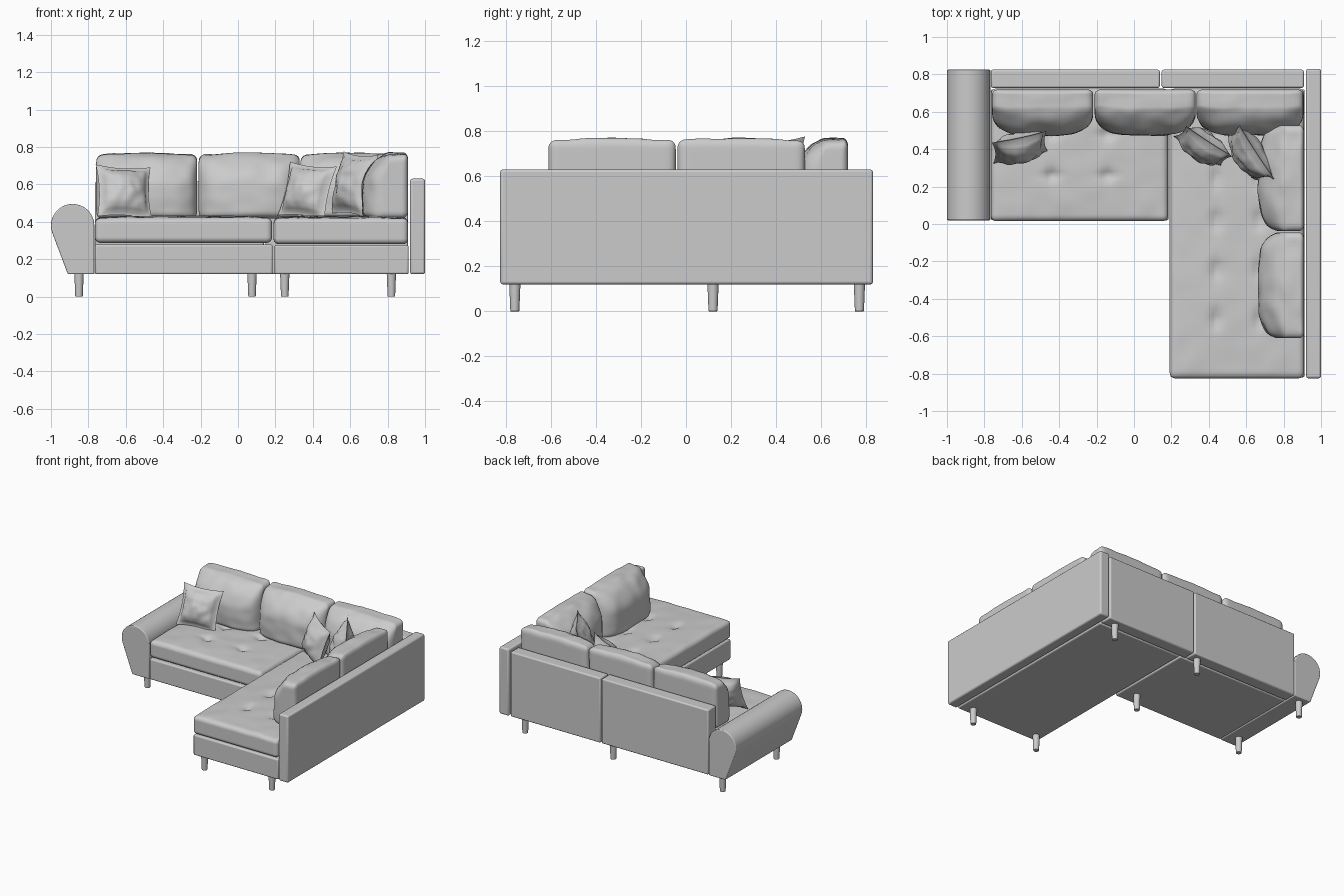
import bpy, bmesh, math
from mathutils import Vector, Matrix, noise

cube = bpy.data.objects.get("Cube")
if cube:
    bpy.data.objects.remove(cube, do_unlink=True)

# One fabric colour for everything
grey = bpy.data.materials.new("light_grey")
grey.use_nodes = True
COLOUR = (0.6, 0.6, 0.6, 1)
grey.diffuse_color = COLOUR
grey.node_tree.nodes["Principled BSDF"].inputs["Base Color"].default_value = COLOUR


def finish(name, bm, angle=35, bevel=0):
    bmesh.ops.recalc_face_normals(bm, faces=bm.faces)
    mesh = bpy.data.meshes.new(name)
    bm.to_mesh(mesh)
    bm.free()
    mesh.materials.append(grey)
    obj = bpy.data.objects.new(name, mesh)
    bpy.context.collection.objects.link(obj)
    if bevel:
        mod = obj.modifiers.new("soft_edges", "BEVEL")
        mod.width, mod.segments, mod.limit_method = bevel, 3, "ANGLE"
    bpy.ops.object.select_all(action="DESELECT")
    obj.select_set(True)
    bpy.context.view_layer.objects.active = obj
    bpy.ops.object.shade_smooth_by_angle(angle=math.radians(angle))
    return obj


def block(name, low, high, bevel=0.01):
    """Upholstered box between two corners."""
    bm = bmesh.new()
    bmesh.ops.create_cube(bm, size=1)
    low, high = Vector(low), Vector(high)
    for v in bm.verts:
        v.co = (low + high) / 2 + v.co * (high - low)
    return finish(name, bm, bevel=bevel)


def soft_box(half, radius, cuts):
    """Rounded box with a dense grid that is finer towards its edges."""
    bm = bmesh.new()
    bmesh.ops.create_cube(bm, size=2)
    bmesh.ops.subdivide_edges(bm, edges=bm.edges[:], cuts=cuts, use_grid_fill=True)
    for v in bm.verts:
        p = Vector([(0.5 * c + 0.5 * math.sin(c * math.pi / 2)) * h for c, h in zip(v.co, half)])
        core = Vector([max(radius - h, min(h - radius, c)) for c, h in zip(p, half)])
        out = p - core
        v.co = core + out.normalized() * radius if out.length > 0 else p
    return bm


def seat(name, low, high, tufts):
    """Seat cushion with crowned top and buttoned dimples."""
    low, high = Vector(low), Vector(high)
    mid, half = (low + high) / 2, (high - low) / 2
    bm = soft_box(half, 0.03, 44)
    for v in bm.verts:
        top = max(0, v.co.z / half.z)
        edge = (1 - (v.co.x / half.x) ** 4) * (1 - (v.co.y / half.y) ** 4)
        v.co += mid
        lift = 0.012 * edge + 0.004 * noise.noise(v.co * 9)
        for tx, ty in tufts:
            dx, dy = abs(v.co.x - tx), abs(v.co.y - ty)
            d2 = dx * dx + dy * dy
            lift -= 0.022 * math.exp(-d2 / 0.0008)
            lift -= 0.008 * math.exp(-(min(dx, dy) / 0.015) ** 2 - d2 / 0.004)
        v.co.z += lift * top
    finish(name, bm, 60)


def back_cushion(name, width, location, turn):
    """Plump wedge cushion, bulging to its front (-y) and thinner at the top."""
    half = Vector((width / 2, 0.085, 0.172))
    bm = soft_box(half, 0.035, 22)
    for v in bm.verts:
        u, w = v.co.x / half.x, v.co.z / half.z
        front = 0.5 - 0.5 * v.co.y / half.y
        v.co.y -= front * 0.075 * (1 - u ** 4) * (1 - 0.7 * max(0, w) ** 2)
        v.co.y += front * 0.07 * max(0, w) ** 2
        v.co.z += 0.008 * (1 - abs(u)) * max(0, w) - 0.012 * max(0, w) * front * u * u
        wrinkle = noise.noise(v.co * 11 + Vector(location) * 7)
        v.co.y -= 0.01 * front * wrinkle
        v.co.z += 0.006 * max(0, w) * wrinkle
    obj = finish(name, bm, 60)
    obj.location = location
    obj.rotation_euler.z = math.radians(turn)


def throw_pillow(name, size, location, lean, roll, turn):
    """Square pillow with pinched sides, pointed corners and a flat flange."""
    bm = bmesh.new()
    for side in (-1, 1):
        made = bmesh.ops.create_grid(bm, x_segments=20, y_segments=20, size=1)
        for v in made["verts"]:
            u, w = v.co.x, v.co.y
            a, b = min(1, abs(u) / 0.9), min(1, abs(w) / 0.9)
            h = 0.075 * ((1 - a * a) * (1 - b * b)) ** 0.55
            if max(abs(u), abs(w)) < 0.99:
                h += 0.004
            h *= 1 + 0.2 * noise.noise(Vector((u * 3, w * 3, side + size * 20)))
            x = u * (0.9 + 0.1 * w * w) * size / 2
            z = w * (0.9 + 0.1 * u * u) * size / 2
            v.co = (x, side * h, z)
    bmesh.ops.remove_doubles(bm, verts=bm.verts, dist=0.0005)
    obj = finish(name, bm, 60)
    obj.location = location
    obj.rotation_euler = [math.radians(a) for a in (lean, roll, turn)]


# Frame: two bases, tall side panel, two back panels
block("main_base", (-0.765, 0.02, 0.12), (0.185, 0.72, 0.278))
block("chaise_base", (0.195, -0.82, 0.12), (0.912, 0.72, 0.275))
block("side_panel", (0.92, -0.825, 0.12), (1.0, 0.83, 0.63), 0.012)
block("main_back_panel", (-0.765, 0.728, 0.12), (0.138, 0.825, 0.615))
block("chaise_back_panel", (0.148, 0.728, 0.12), (0.908, 0.825, 0.615))

# Rolled arm: profile swept front to back
profile = [(-0.91, 0.12), (-0.768, 0.12)]
for i in range(21):
    a = math.radians(i * 10)
    profile.append((-0.884 + 0.116 * math.cos(a), 0.38 + 0.115 * math.sin(a)))
bm = bmesh.new()
face = bm.faces.new([bm.verts.new((x, 0.02, z)) for x, z in profile])
swept = bmesh.ops.extrude_face_region(bm, geom=[face])["geom"]
for v in swept:
    if isinstance(v, bmesh.types.BMVert):
        v.co.y = 0.825
finish("rolled_arm", bm, bevel=0.006)

# Tufted seats
seat("main_seat", (-0.765, 0.015, 0.287), (0.182, 0.725, 0.42),
     [(x, y) for x in (-0.44, -0.14) for y in (0.26, 0.48)])
seat("chaise_seat", (0.19, -0.825, 0.28), (0.91, 0.725, 0.42),
     [(x, y) for x in (0.44, 0.67) for y in (0.48, 0.25, 0.02, -0.24, -0.51)])

# Back cushions along the rear and the side
for i, (x, width) in enumerate([(-0.488, 0.54), (0.06, 0.54), (0.62, 0.57)]):
    back_cushion(f"rear_cushion_{i + 1}", width, (x, 0.635, 0.59), 0)
for i, y in enumerate((-0.328, 0.245)):
    back_cushion(f"side_cushion_{i + 1}", 0.565, (0.825, y, 0.59), -90)

# Throw pillows
throw_pillow("pillow_right", 0.3, (-0.61, 0.41, 0.56), -22, 3, 12)
throw_pillow("pillow_middle", 0.3, (0.37, 0.415, 0.565), -16, 5, -33)
throw_pillow("pillow_corner", 0.345, (0.62, 0.37, 0.6), -13, 3, -57)

# Tapered legs
feet = [(x, y) for x in (-0.85, 0.075) for y in (0.12, 0.77)]
feet += [(0.82, 0.77), (0.82, -0.76), (0.25, -0.76)]
for i, (x, y) in enumerate(feet):
    bm = bmesh.new()
    bmesh.ops.create_cone(bm, cap_ends=True, segments=20, radius1=0.02, radius2=0.025,
                          depth=0.125, matrix=Matrix.Translation((x, y, 0.0625)))
    finish(f"leg_{i + 1}", bm, bevel=0.003)
